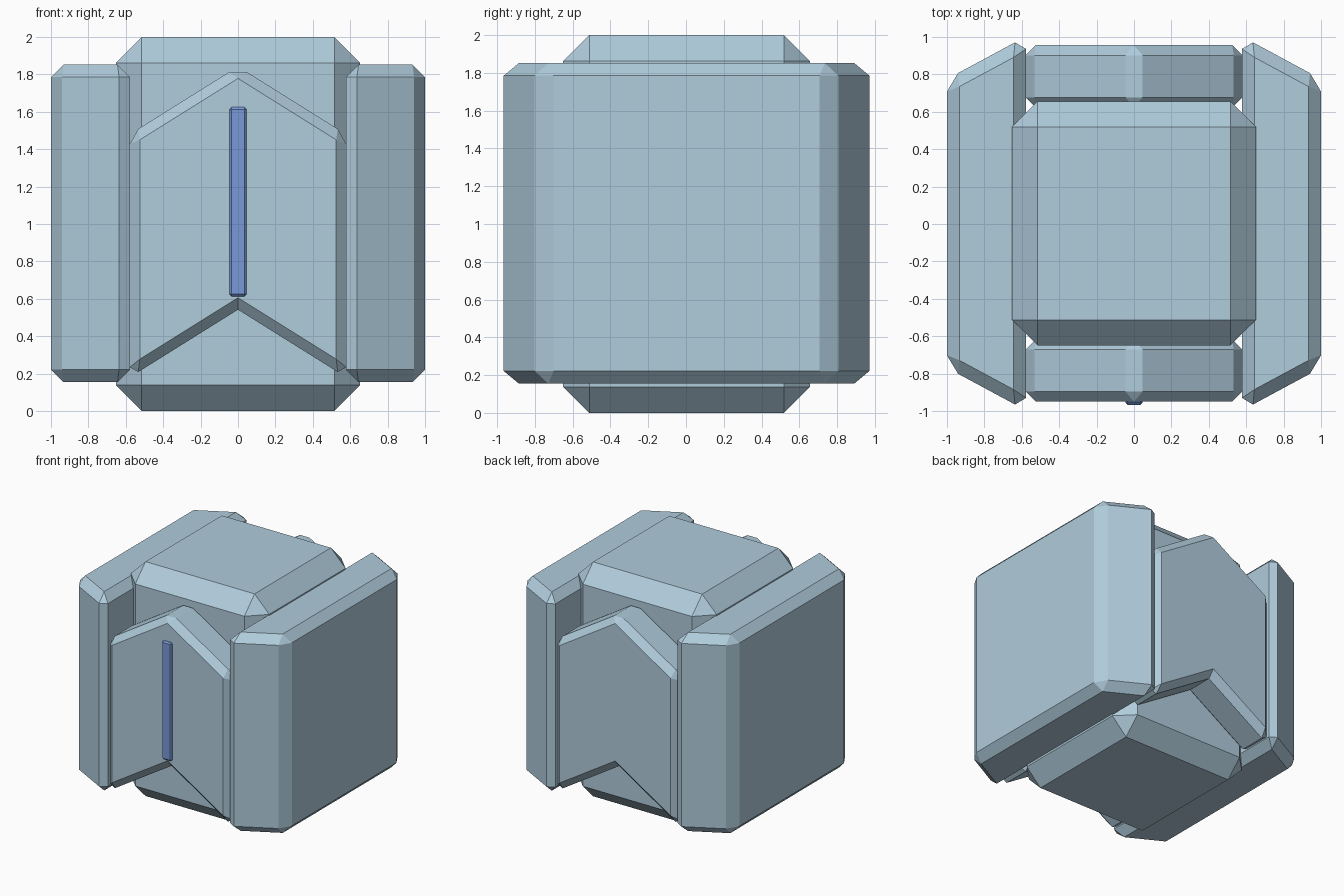
import bpy, bmesh

if "Cube" in bpy.data.objects:
    bpy.data.objects.remove(bpy.data.objects["Cube"])

YC = 0.003  # small depth offset balancing the raised light strip


def material(name, rgb):
    m = bpy.data.materials.new(name)
    m.diffuse_color = (*rgb, 1.0)
    m.use_nodes = True
    m.node_tree.nodes["Principled BSDF"].inputs["Base Color"].default_value = m.diffuse_color
    return m


shell = material("pale blue grey", (0.434, 0.604, 0.716))
glow = material("strip blue", (0.191, 0.319, 0.687))


def prism(name, pts, depth, bevel, mat):
    """Extrude a closed 3D outline by a vector and chamfer its convex edges."""
    bm = bmesh.new()
    face = bm.faces.new([bm.verts.new(p) for p in pts])
    ext = bmesh.ops.extrude_face_region(bm, geom=[face], use_keep_orig=True)
    top = [g for g in ext["geom"] if isinstance(g, bmesh.types.BMVert)]
    bmesh.ops.translate(bm, verts=top, vec=depth)
    bmesh.ops.recalc_face_normals(bm, faces=bm.faces)
    bm.normal_update()
    edges = [e for e in bm.edges if e.calc_face_angle_signed() > 0.1]
    bmesh.ops.bevel(bm, geom=edges, offset=bevel, offset_type='OFFSET',
                    segments=1, profile=0.5, affect='EDGES', clamp_overlap=False)
    bmesh.ops.recalc_face_normals(bm, faces=bm.faces)
    me = bpy.data.meshes.new(name)
    bm.to_mesh(me)
    bm.free()
    me.materials.append(mat)
    ob = bpy.data.objects.new(name, me)
    ob.location.y = YC
    bpy.context.collection.objects.link(ob)
    return ob


# Central core block
c = 0.653
prism("core", [(-c, -c, 0), (c, -c, 0), (c, c, 0), (-c, c, 0)], (0, 0, 2), 0.138, shell)

# Side panels with tapered ends
for s, label in ((1, "right"), (-1, "left")):
    plan = [(0.577, -1.0), (1.0, -0.772), (1.0, 0.772), (0.577, 1.0)]
    prism(label + "_panel", [(s * x, y, 0.155) for x, y in plan],
          (0, 0, 1.697), 0.067, shell)

# Chevron plates on front and back
chevron = [(0, 1.842), (0.579, 1.48), (0.579, 0.18), (0, 0.542), (-0.579, 0.18), (-0.579, 1.48)]
for s, label in ((-1, "front"), (1, "back")):
    prism(label + "_plate", [(x, s * 0.62, z) for x, z in chevron],
          (0, s * 0.333, 0), 0.054, shell)

# Raised light strip on the front plate
prism("light_strip", [(-0.046, -0.93, 0.613), (0.046, -0.93, 0.613),
                      (0.046, -0.93, 1.625), (-0.046, -0.93, 1.625)],
      (0, -0.04, 0), 0.012, glow)
